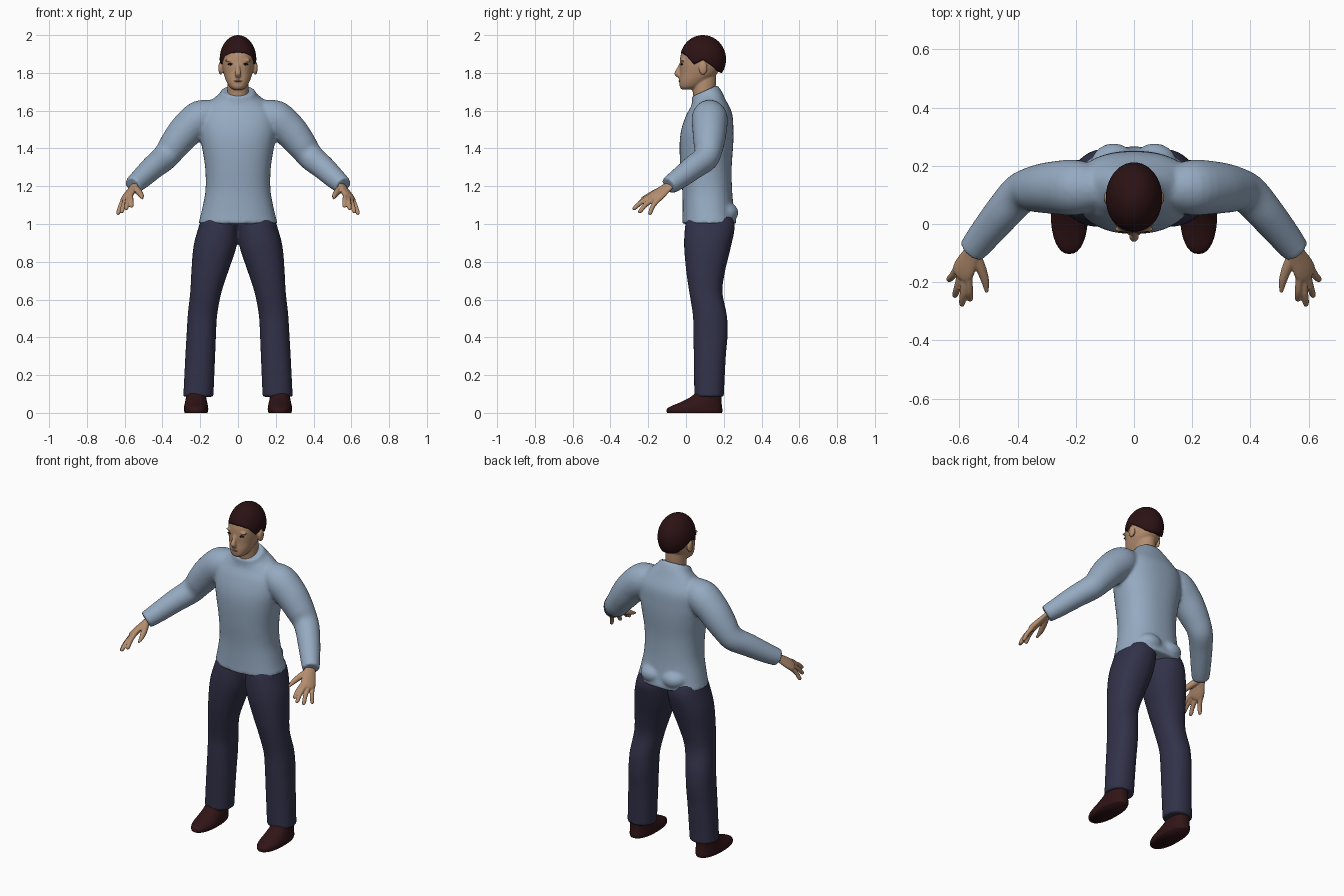
import bpy, bmesh
from math import sin, cos, pi, radians, asin
from mathutils import Vector, Matrix

if "Cube" in bpy.data.objects:
    bpy.data.objects.remove(bpy.data.objects["Cube"])


def material(name, rgb):
    m = bpy.data.materials.new(name)
    m.use_nodes = True
    m.diffuse_color = (*rgb, 1)
    bsdf = m.node_tree.nodes["Principled BSDF"]
    bsdf.inputs["Base Color"].default_value = (*rgb, 1)
    bsdf.inputs["Roughness"].default_value = 0.8
    return m


SKIN = material("skin", (0.46, 0.27, 0.16))
LIPS = material("lips", (0.33, 0.17, 0.11))
HAIR = material("dark hair", (0.025, 0.006, 0.007))
EYES = material("eye black", (0.01, 0.008, 0.008))
KNIT = material("blue knit", (0.30, 0.40, 0.53))
CLOTH = material("navy cloth", (0.032, 0.032, 0.068))
LEATHER = material("dark leather", (0.03, 0.007, 0.008))


def spline(a, b, c, d, t):
    return 0.5 * (2 * b + (c - a) * t + (2 * a - 5 * b + 4 * c - d) * t * t
                  + (3 * b - a - 3 * c + d) * t ** 3)


def loft(bm, rings, n=32, power=2.0, steps=4):
    """Skin smooth closed rings, each given as centre, u axis, v axis."""
    fine = []
    last = len(rings) - 1
    for i in range(last):
        quad = [rings[min(max(i + k, 0), last)] for k in (-1, 0, 1, 2)]
        for s in range(steps):
            fine.append([spline(*vs, s / steps) for vs in zip(*quad)])
    fine.append(rings[-1])
    loops = []
    for c, u, v in fine:
        loop = []
        for k in range(n):
            ca, sa = cos(2 * pi * k / n), sin(2 * pi * k / n)
            ru = abs(ca) ** (2 / power) * (1 if ca > 0 else -1)
            rv = abs(sa) ** (2 / power) * (1 if sa > 0 else -1)
            loop.append(bm.verts.new(c + u * ru + v * rv))
        loops.append(loop)
    for a, b in zip(loops, loops[1:]):
        for k in range(n):
            j = (k + 1) % n
            bm.faces.new((a[k], a[j], b[j], b[k]))
    bm.faces.new(loops[0][::-1])
    bm.faces.new(loops[-1])


def stack(bm, rows, cx=0, **kw):
    """Level rings: height, centre y, half width, half depth, tilt, (centre x)."""
    rings = []
    for z, cy, rx, ry, tilt, *x in rows:
        rings.append((Vector((x[0] * cx if x else cx, cy, z)),
                      Vector((rx, 0, 0)), Vector((0, ry, ry * tilt))))
    loft(bm, rings, **kw)


def tube(bm, pts, radii, ref, flat=1.0, **kw):
    """Tube through points, widest along ref."""
    pts = [Vector(p) for p in pts]
    rings = []
    for i, (p, r) in enumerate(zip(pts, radii)):
        t = (pts[min(i + 1, len(pts) - 1)] - pts[max(i - 1, 0)]).normalized()
        u = (ref - t * ref.dot(t)).normalized()
        rings.append((p, u * r, t.cross(u) * r * flat))
    loft(bm, rings, **kw)


def ball(bm, centre, size):
    m = Matrix.Translation(centre) @ Matrix.Diagonal((*size, 1))
    bmesh.ops.create_uvsphere(bm, u_segments=24, v_segments=14, radius=1, matrix=m)


def finish(bm, name, mat, voxel=0, smooth=0):
    bmesh.ops.recalc_face_normals(bm, faces=bm.faces)
    for f in bm.faces:
        f.smooth = True
    me = bpy.data.meshes.new(name)
    bm.to_mesh(me)
    bm.free()
    me.materials.append(mat)
    ob = bpy.data.objects.new(name, me)
    bpy.context.collection.objects.link(ob)
    if voxel:  # fuse overlapping volumes into one skin
        r = ob.modifiers.new("fuse", "REMESH")
        r.mode, r.voxel_size, r.use_smooth_shade = "VOXEL", voxel, True
    if smooth:
        s = ob.modifiers.new("soften", "SMOOTH")
        s.factor, s.iterations = 0.5, smooth
    return ob


X, Z = Vector((1, 0, 0)), Vector((0, 0, 1))

# Sweater: trunk with tilted collar, seat and sleeves
bm = bmesh.new()
stack(bm, [(1.0, .125, .21, .145, 0), (1.08, .118, .19, .136, 0), (1.18, .112, .172, .132, 0),
           (1.3, .106, .174, .136, 0), (1.42, .108, .193, .142, 0), (1.5, .113, .205, .138, 0),
           (1.58, .122, .2, .122, .05), (1.64, .118, .155, .092, .2),
           (1.68, .108, .104, .076, .4), (1.705, .098, .088, .067, .45)], n=48, power=2.3)
for s in (1, -1):
    ball(bm, (s * .07, .2, 1.06), (.08, .078, .058))
    path = [(.08, .12, 1.60), (.19, .125, 1.565), (.27, .125, 1.5), (.34, .12, 1.415),
            (.39, .105, 1.35), (.45, .04, 1.3), (.52, -.045, 1.235), (.557, -.092, 1.203)]
    tube(bm, [(s * x, y, z) for x, y, z in path],
         [.06, .094, .091, .08, .07, .064, .055, .048], Z)
finish(bm, "sweater", KNIT, .009, 5)

# Trousers: two legs fused at the hips
bm = bmesh.new()
for s in (1, -1):
    stack(bm, [(.085, .122, .08, .078, 0, .21), (.3, .126, .079, .085, 0, .2),
               (.42, .13, .078, .091, 0, .194), (.52, .126, .078, .09, 0, .188),
               (.64, .105, .083, .088, 0, .17), (.75, .104, .098, .103, 0, .149),
               (.88, .114, .114, .124, 0, .122), (.98, .126, .106, .132, 0, .104),
               (1.04, .126, .095, .12, 0, .095)], cx=s, power=2.2)
finish(bm, "trousers", CLOTH, .009, 4)

# Shoes
for s, side in ((1, "left"), (-1, "right")):
    bm = bmesh.new()
    stack(bm, [(0, .045, .06, .145, 0), (.012, .045, .064, .148, 0), (.03, .05, .064, .141, 0),
               (.055, .078, .059, .11, 0), (.08, .102, .054, .085, 0),
               (.105, .118, .052, .07, 0), (.13, .122, .05, .065, 0)],
          cx=s * .222, power=2.3)
    finish(bm, side + "_shoe", LEATHER)

# Hands: palm, four fingers and thumb
tips = [(.563, -.265, 1.09), (.592, -.283, 1.078), (.617, -.252, 1.06), (.638, -.195, 1.05)]
for s, side in ((1, "left"), (-1, "right")):
    flip = Vector((s, 1, 1))
    across = Vector((.64, .68, -.36)) * flip
    knuckle = Vector((.592, -.172, 1.135)) * flip
    wrist = Vector((.545, -.075, 1.215)) * flip
    bm = bmesh.new()
    tube(bm, [wrist, wrist.lerp(knuckle, .35), wrist.lerp(knuckle, .75),
              knuckle, wrist.lerp(knuckle, 1.1)], [.028, .034, .043, .042, .03],
         across, flat=.45, n=24)
    for tip, off in zip(tips, (-.03, -.01, .011, .031)):
        end = Vector(tip) * flip
        base = knuckle + across * off
        base = base.lerp(wrist, .15)
        mid = base.lerp(end, .55) + Vector((0, -.005, .006))
        tube(bm, [base, mid, base.lerp(end, .9), end], [.0135, .0125, .011, .005],
             across, n=12)
    thumb = [(.55, -.1, 1.195), (.527, -.15, 1.172), (.512, -.195, 1.152), (.506, -.235, 1.135)]
    tube(bm, [Vector(p) * flip for p in thumb], [.02, .018, .014, .006], across, n=12)
    finish(bm, side + "_hand", SKIN, .004, 2)

# Head: skull, neck, nose, ears and chin fused
bm = bmesh.new()
stack(bm, [(1.6, .105, .06, .055, 0), (1.68, .096, .057, .058, 0),
           (1.75, .095, .056, .064, 0), (1.82, .1, .05, .06, 0)])
stack(bm, [(1.712, .01, .026, .033, 0), (1.727, .022, .046, .055, 0), (1.76, .043, .064, .078, 0),
           (1.8, .068, .077, .1, 0), (1.85, .08, .086, .113, 0), (1.9, .086, .087, .113, 0),
           (1.95, .09, .07, .095, 0), (1.985, .09, .03, .045, 0)], power=2.25)
tube(bm, [(0, -.022, 1.855), (0, -.034, 1.83), (0, -.046, 1.797), (0, -.03, 1.782)],
     [.009, .01, .016, .015], X, n=16)
ball(bm, (0, -.026, 1.757), (.026, .012, .014))
for s in (1, -1):
    ball(bm, (s * .038, -.018, 1.866), (.03, .01, .008))
    ball(bm, (s * .092, .09, 1.825), (.012, .023, .036))
finish(bm, "head", SKIN, .005, 2)

# Eyes and mouth
for s, side in ((1, "left"), (-1, "right")):
    bm = bmesh.new()
    ball(bm, (s * .037, -.022, 1.846), (.018, .007, .006))
    finish(bm, side + "_eye", EYES)
bm = bmesh.new()
ball(bm, (0, -.034, 1.757), (.022, .0055, .005))
finish(bm, "mouth", LIPS)

# Hair: cap whose rim follows the hairline round the head
hairline = [1.908, 1.905, 1.89, 1.845, 1.868, 1.838, 1.81, 1.8, 1.8]  # brow to nape
bm = bmesh.new()
count, rows = 64, 16
cols = []
for k in range(count):
    a = 2 * pi * k / count
    f = min(a, 2 * pi - a) / pi * (len(hairline) - 1)
    i = min(int(f), len(hairline) - 2)
    rim = hairline[i] + (hairline[i + 1] - hairline[i]) * (f - i)
    low = asin((rim - 1.872) / .128)
    col = [bm.verts.new((.08 * cos(low) * sin(a), .09 - .1 * cos(low) * cos(a), rim + .01))]
    for r in range(rows):
        e = low + (radians(88) - low) * r / (rows - 1)
        col.append(bm.verts.new((.097 * cos(e) * sin(a), .09 - .122 * cos(e) * cos(a),
                                 1.872 + .128 * sin(e))))
    cols.append(col)
for k in range(count):
    a, b = cols[k], cols[(k + 1) % count]
    for r in range(rows):
        bm.faces.new((a[r], b[r], b[r + 1], a[r + 1]))
bm.faces.new([c[-1] for c in cols])
finish(bm, "hair", HAIR)
